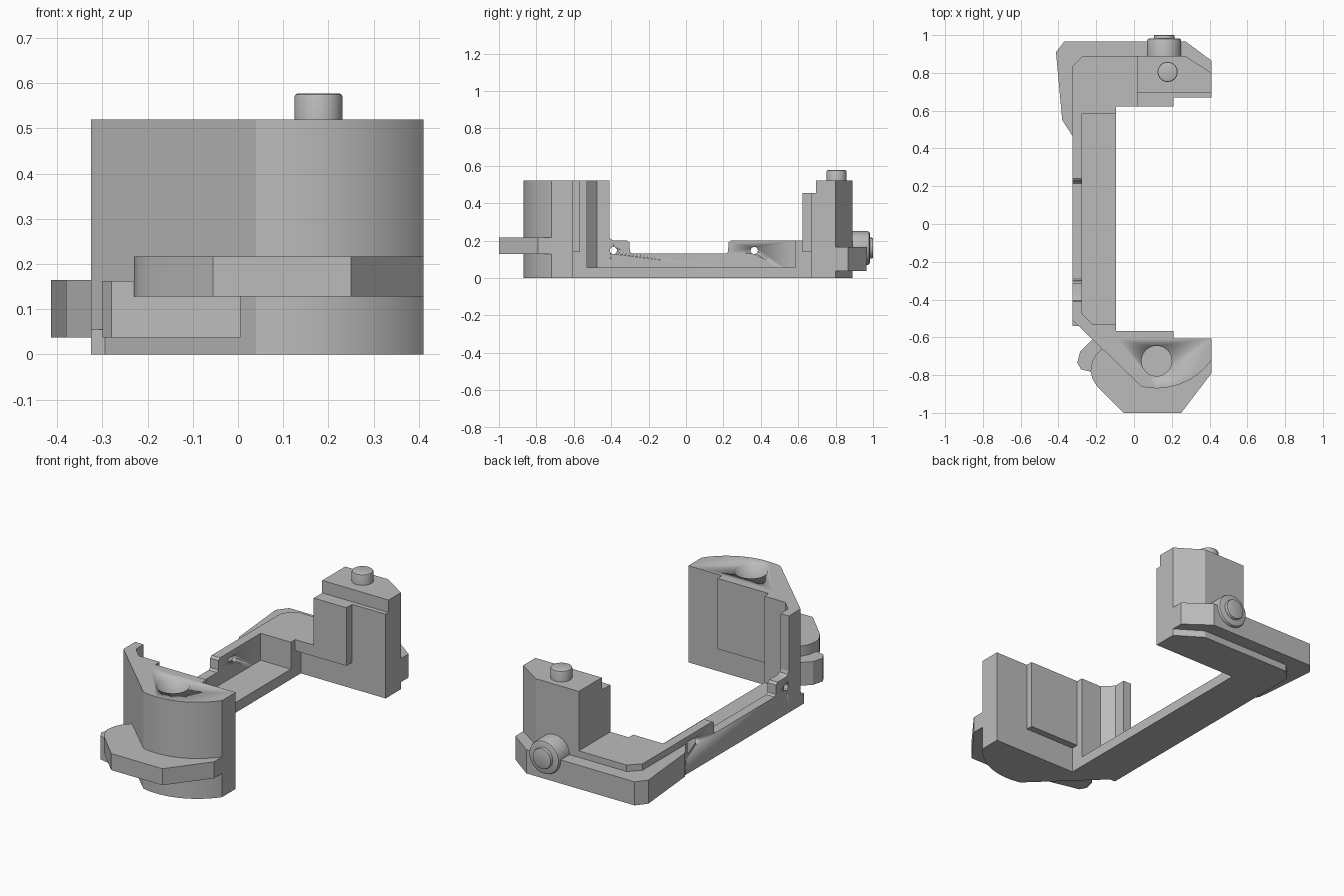
import bpy, bmesh, math
from mathutils import Matrix, Vector

if "Cube" in bpy.data.objects:
    bpy.data.objects.remove(bpy.data.objects["Cube"], do_unlink=True)

GREY = (0.5, 0.5, 0.5, 1.0)
mat = bpy.data.materials.new("plain grey")
mat.use_nodes = True
mat.diffuse_color = GREY
mat.node_tree.nodes["Principled BSDF"].inputs["Base Color"].default_value = GREY


def finish(name, bm):
    bmesh.ops.recalc_face_normals(bm, faces=bm.faces)
    me = bpy.data.meshes.new(name)
    bm.to_mesh(me)
    bm.free()
    me.materials.append(mat)
    ob = bpy.data.objects.new(name, me)
    bpy.context.collection.objects.link(ob)
    bpy.ops.object.select_all(action="DESELECT")
    bpy.context.view_layer.objects.active = ob
    ob.select_set(True)
    bpy.ops.object.shade_smooth_by_angle(angle=math.radians(25))
    return ob


def prism(name, outline, lo, hi, axis="z"):
    """Extrude an outline along z (xy points) or along x (yz points)."""
    bm = bmesh.new()
    place = (lambda a, b: (a, b, lo)) if axis == "z" else (lambda a, b: (lo, a, b))
    face = bm.faces.new([bm.verts.new(place(*p)) for p in outline])
    step = Vector((0, 0, hi - lo)) if axis == "z" else Vector((hi - lo, 0, 0))
    new = bmesh.ops.extrude_face_region(bm, geom=[face])["geom"]
    bmesh.ops.translate(bm, vec=step, verts=[v for v in new if isinstance(v, bmesh.types.BMVert)])
    return finish(name, bm)


def box(name, x, y, z):
    return prism(name, [(x[0], y[0]), (x[1], y[0]), (x[1], y[1]), (x[0], y[1])], *z)


def cylinder(name, centre, r, depth, axis="z", bevel=0.0):
    """Cylinder starting at centre and running along the axis."""
    bm = bmesh.new()
    bmesh.ops.create_cone(bm, cap_ends=True, segments=48, radius1=r, radius2=r, depth=depth)
    bmesh.ops.translate(bm, vec=(0, 0, depth / 2), verts=bm.verts)
    if bevel:
        rim = [e for e in bm.edges if all(v.co.z > depth * 0.9 for v in e.verts)]
        bmesh.ops.bevel(bm, geom=rim, offset=bevel, segments=2, affect="EDGES", profile=0.5)
    turn = {"z": Matrix(), "y": Matrix.Rotation(-math.pi / 2, 4, "X"),
            "x": Matrix.Rotation(math.pi / 2, 4, "Y")}[axis]
    bmesh.ops.transform(bm, matrix=Matrix.Translation(centre) @ turn, verts=bm.verts)
    return finish(name, bm)


def cut(target, cutter):
    mod = target.modifiers.new("cut", "BOOLEAN")
    mod.operation = "DIFFERENCE"
    mod.solver = "EXACT"
    mod.object = cutter
    cutter.hide_render = True
    cutter.hide_set(True)


OUT, IN, EDGE, END = -0.325, -0.275, -0.095, 0.41

# Front block with rounded nose, inner corner and tall wall end
centre, radius = Vector((0.12, -0.515)), 0.355
a0, a1 = math.radians(257), math.radians(324.7)
nose = [(centre.x + radius * math.cos(a0 + (a1 - a0) * i / 16),
         centre.y + radius * math.sin(a0 + (a1 - a0) * i / 16)) for i in range(17)]
front_block = prism("front_block", [(OUT, -0.51)] + nose + [
    (END, -0.605), (EDGE, -0.605), (EDGE, -0.53), (-0.22, -0.53),
    (IN, -0.475), (IN, -0.41), (OUT, -0.41)], 0, 0.52)
cut(front_block, cylinder("socket_cutter", (0.12, -0.725, 0.4), 0.08, 0.2))
box("front_block_pad", (EDGE, 0.21), (-0.62, -0.567), (0.14, 0.52))

# Front bumpers
prism("front_upper_bumper", [
    (-0.165, -0.655), (-0.20, -0.69), (-0.222, -0.73), (-0.23, -0.78), (-0.22, -0.82),
    (-0.195, -0.86), (-0.055, -1), (0.25, -1), (END, -0.79), (END, -0.7), (0.1, -0.66)], 0.128, 0.217)
prism("front_lower_bumper", [
    (-0.22, -0.61), (-0.285, -0.675), (-0.30, -0.735), (-0.28, -0.77),
    (0.005, -0.835), (0, -0.7)], 0.038, 0.163)

# Long floor and side wall with a lowered middle
box("floor_rail", (OUT, EDGE), (-0.54, 0.6), (0, 0.055))
side_wall = prism("side_wall", [
    (-0.412, 0), (-0.412, 0.23), (-0.405, 0.208), (-0.385, 0.2), (-0.315, 0.2), (-0.302, 0.19),
    (-0.3, 0.14), (-0.29, 0.13), (0.215, 0.13), (0.225, 0.14), (0.227, 0.19),
    (0.24, 0.2), (0.6, 0.2), (0.6, 0)], OUT, IN, axis="x")
for i, y in enumerate((-0.388, 0.365)):
    cut(side_wall, cylinder(f"screw_hole_cutter_{i + 1}", (-0.5, y, 0.147), 0.019, 0.4, axis="x"))

# Back foot, tower and pads
prism("back_foot", [
    (OUT, 0.585), (EDGE, 0.585), (EDGE, 0.67), (END, 0.67), (END, 0.8),
    (0.27, 0.89), (-0.27, 0.89), (OUT, 0.835)], 0, 0.2)
for name, y, top in (("back_tower", 0.67, 0.453), ("back_tower_top", 0.695, 0.52)):
    prism(name, [(0.015, y), (END, y), (END, 0.8), (0.27, 0.89), (0.015, 0.89)], 0.1, top)
box("back_pad_low", (EDGE, 0.05), (0.622, 0.69), (0.14, 0.2))
box("back_pad_high", (0.015, 0.21), (0.622, 0.69), (0.14, 0.453))

# Back bumper wrapping the corner
prism("back_bumper", [
    (OUT, 0.465), (-0.38, 0.55), (-0.413, 0.91), (-0.37, 0.965), (0.275, 0.965),
    (END, 0.865), (END, 0.78), (0.25, 0.87), (-0.26, 0.87), (-0.31, 0.82)], 0.038, 0.165)

# Pin and round knob
cylinder("top_pin", (0.178, 0.805, 0.5), 0.053, 0.077, bevel=0.007)
cylinder("knob", (0.16, 0.87, 0.16), 0.09, 0.113, axis="y", bevel=0.012)
cylinder("knob_button", (0.16, 0.95, 0.16), 0.055, 0.05, axis="y", bevel=0.005)
